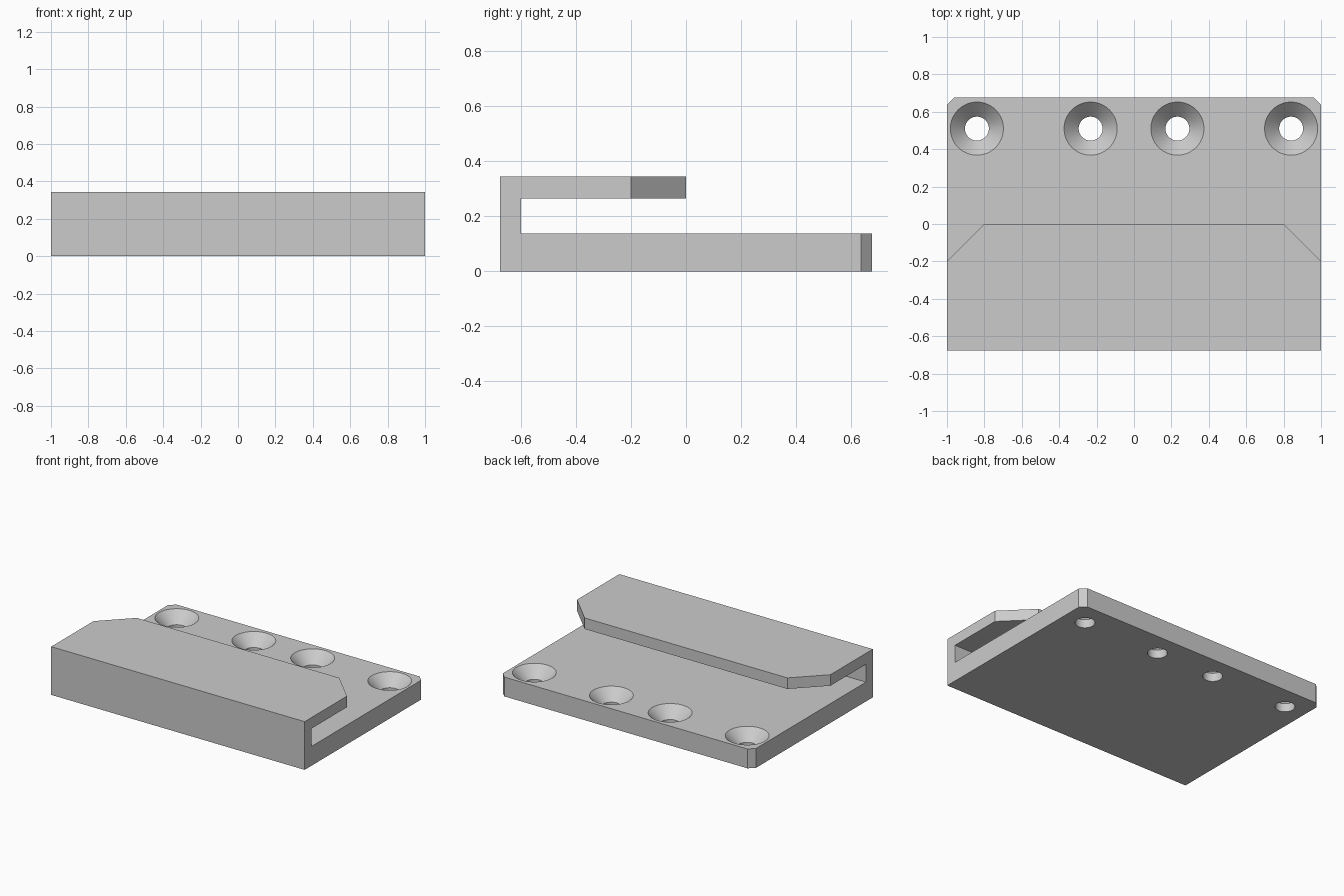
import bpy, bmesh, math

cube = bpy.data.objects.get("Cube")
if cube:
    bpy.data.objects.remove(cube, do_unlink=True)

HALF_X, HALF_Y = 1.0, 0.677
PLATE_TOP, ARM_BOTTOM, ARM_TOP = 0.138, 0.265, 0.344
WALL_IN, ARM_TIP = -0.6, 0.0

grey = bpy.data.materials.new("plain grey")
grey.use_nodes = True
colour = (0.6, 0.6, 0.6, 1)
grey.diffuse_color = colour
grey.node_tree.nodes["Principled BSDF"].inputs["Base Color"].default_value = colour


def make_object(name, bm):
    bmesh.ops.recalc_face_normals(bm, faces=bm.faces)
    mesh = bpy.data.meshes.new(name)
    bm.to_mesh(mesh)
    bm.free()
    mesh.materials.append(grey)
    obj = bpy.data.objects.new(name, mesh)
    bpy.context.collection.objects.link(obj)
    return obj


def chamfer_upright_edges(bm, y, size):
    edges = [e for e in bm.edges
             if all(abs(v.co.y - y) < 1e-4 for v in e.verts)
             and abs(e.verts[0].co.x - e.verts[1].co.x) < 1e-4]
    bmesh.ops.bevel(bm, geom=edges, offset=size, offset_type='OFFSET',
                    segments=1, affect='EDGES')


# Hooked bracket: side profile extruded across the width
profile = [(-HALF_Y, 0), (HALF_Y, 0), (HALF_Y, PLATE_TOP), (WALL_IN, PLATE_TOP),
           (WALL_IN, ARM_BOTTOM), (ARM_TIP, ARM_BOTTOM), (ARM_TIP, ARM_TOP),
           (-HALF_Y, ARM_TOP)]
bm = bmesh.new()
side = bm.faces.new([bm.verts.new((-HALF_X, y, z)) for y, z in profile])
grown = bmesh.ops.extrude_face_region(bm, geom=[side], use_keep_orig=True)
new_verts = [g for g in grown["geom"] if isinstance(g, bmesh.types.BMVert)]
bmesh.ops.translate(bm, verts=new_verts, vec=(2 * HALF_X, 0, 0))
bmesh.ops.recalc_face_normals(bm, faces=bm.faces)
chamfer_upright_edges(bm, HALF_Y, 0.04)
chamfer_upright_edges(bm, ARM_TIP, 0.2)
bracket = make_object("hooked_bracket", bm)

# Countersunk screw holes: lathed cutters
SIDES = 64
hole_profile = [(0.064, -0.05), (0.064, 0.06), (0.142, PLATE_TOP), (0.142, 0.2)]
bm = bmesh.new()
for cx in (-0.84, -0.232, 0.232, 0.84):
    rings = []
    for r, z in hole_profile:
        angles = [2 * math.pi * i / SIDES for i in range(SIDES)]
        rings.append([bm.verts.new((cx + r * math.cos(a), 0.51 + r * math.sin(a), z))
                      for a in angles])
    for low, high in zip(rings, rings[1:]):
        for i in range(SIDES):
            j = (i + 1) % SIDES
            bm.faces.new((low[i], low[j], high[j], high[i]))
    bm.faces.new(rings[0][::-1])
    bm.faces.new(rings[-1])
cutter = make_object("hole_cutter", bm)
cutter.hide_render = True

# Cut the holes, then smooth their walls
cut = bracket.modifiers.new("screw holes", 'BOOLEAN')
cut.operation = 'DIFFERENCE'
cut.solver = 'EXACT'
cut.object = cutter
bpy.ops.object.select_all(action='DESELECT')
bracket.select_set(True)
bpy.context.view_layer.objects.active = bracket
bpy.ops.object.modifier_apply(modifier=cut.name)
bpy.data.objects.remove(cutter, do_unlink=True)
bpy.ops.object.shade_smooth_by_angle(angle=math.radians(30))
